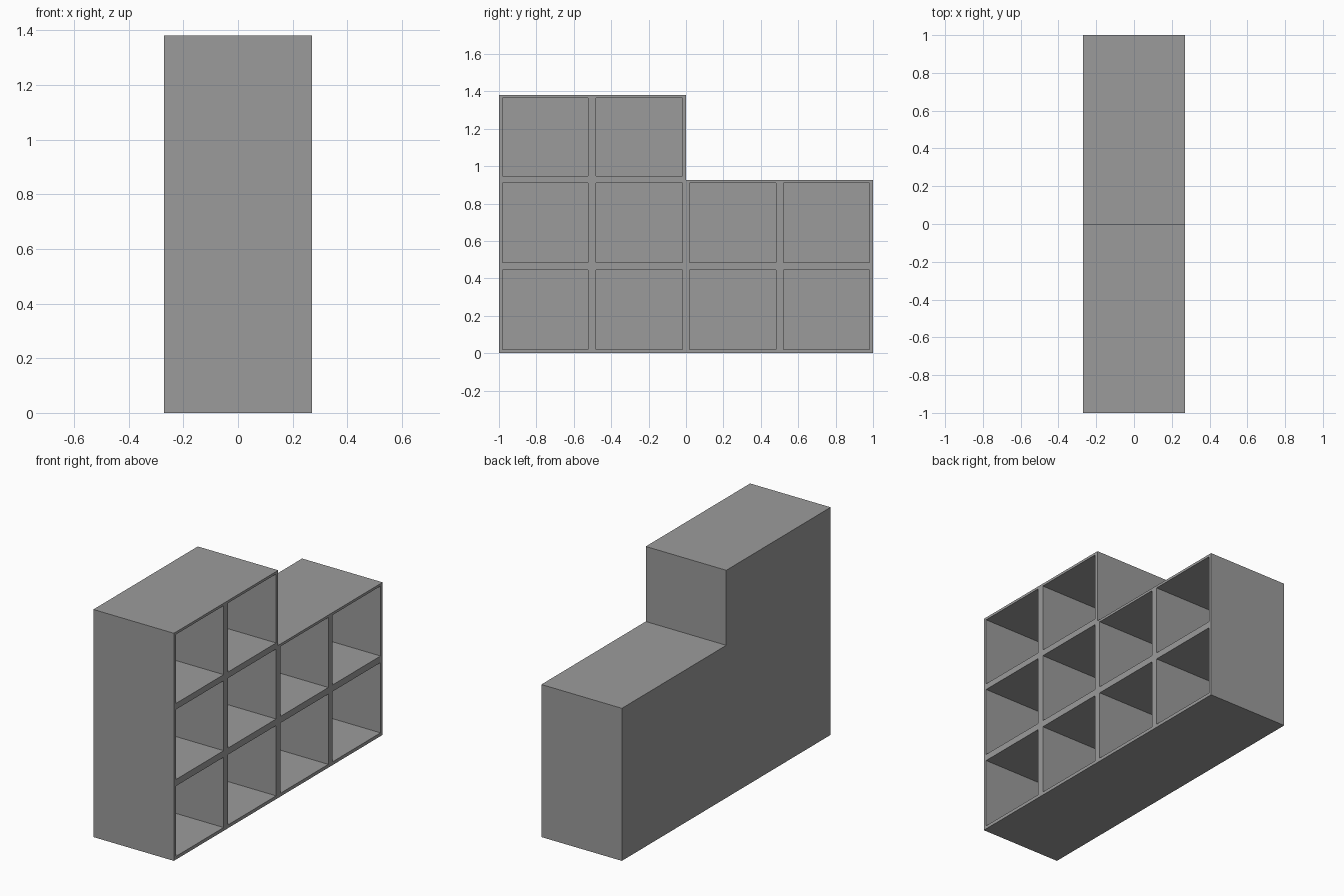
import bpy

if "Cube" in bpy.data.objects:
    bpy.data.objects.remove(bpy.data.objects["Cube"])

X0, X1 = -0.27, 0.27      # back and open side
BACK = X0 + 0.02          # inner face of the back panel
T = 0.02                  # outer board thickness
LOW, HIGH = 0.925, 1.38   # heights of the two steps

grey = bpy.data.materials.new("warm_grey_board")
grey.diffuse_color = (0.33, 0.33, 0.33, 1)
grey.use_nodes = True
grey.node_tree.nodes["Principled BSDF"].inputs["Base Color"].default_value = grey.diffuse_color


def board(name, x, y, z):
    """Box board from (min, max) ranges."""
    bpy.ops.mesh.primitive_cube_add(
        size=1, location=[(a + b) / 2 for a, b in (x, y, z)])
    ob = bpy.context.object
    ob.name = name
    ob.scale = [b - a for a, b in (x, y, z)]
    bpy.ops.object.transform_apply(location=False, rotation=False, scale=True)
    ob.data.materials.append(grey)
    return ob


full, inner = (X0, X1), (BACK, X1)

# Outer shell
board("base_board", full, (-1, 1), (0, T))
board("tall_end_panel", full, (-1, -1 + T), (T, HIGH - 0.015))
board("low_end_panel", full, (1 - T, 1), (T, LOW - 0.015))
board("tall_top", full, (-1, 0), (HIGH - 0.015, HIGH))
board("low_top", full, (0, 1), (LOW - 0.015, LOW))
board("step_side_panel", full, (-T, 0), (0.947, HIGH - 0.015))

# Back panels
board("tall_back", (X0, BACK), (-1 + T, -T), (T, HIGH - 0.015))
board("low_back", (X0, BACK), (-T, 1 - T), (T, LOW - 0.015))

# Uprights between the columns
board("tall_upright", inner, (-0.523, -0.481), (T, HIGH - 0.015))
board("middle_upright", inner, (-0.02, 0.02), (T, 0.91))
board("middle_upright_cap", full, (-0.02, 0), (0.91, 0.947))
board("low_upright", inner, (0.48, 0.52), (T, LOW - 0.015))

# Shelves in each column
columns = [(-0.98, -0.523), (-0.481, -0.02), (0.02, 0.48), (0.52, 0.98)]
for i, col in enumerate(columns):
    board(f"lower_shelf_{i + 1}", inner, col, (0.446, 0.486))
    if i < 2:
        board(f"upper_shelf_{i + 1}", inner, col, (0.91, 0.947))
